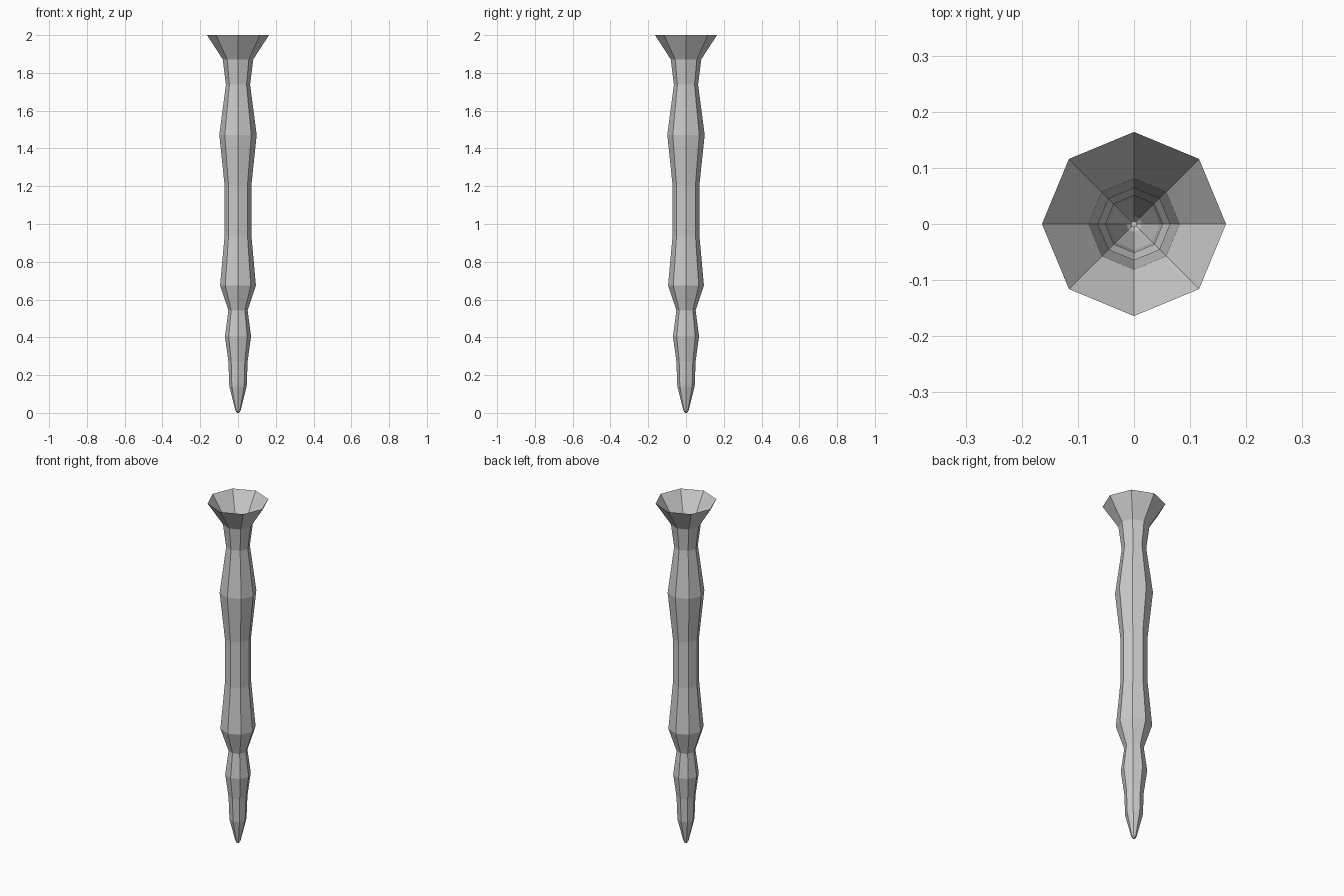
import bpy, bmesh
from math import cos, sin, pi

if "Cube" in bpy.data.objects:
    bpy.data.objects.remove(bpy.data.objects["Cube"])

SIDES = 8
# Profile of the horn-like shaft: (radius, height) from tip to flared open rim
PROFILE = [(0.005, 0.0), (0.014, 0.012), (0.046, 0.14), (0.051, 0.273),
           (0.069, 0.405), (0.051, 0.543), (0.095, 0.675), (0.071, 0.937),
           (0.071, 1.205), (0.099, 1.472), (0.064, 1.738), (0.081, 1.872),
           (0.164, 2.0)]


def lathe(name, profile, sides):
    """Turn a profile about z, capped at the bottom and open at the top."""
    bm = bmesh.new()
    rings = [[bm.verts.new((r * cos(2 * pi * i / sides), r * sin(2 * pi * i / sides), z))
              for i in range(sides)] for r, z in profile]
    for low, high in zip(rings, rings[1:]):
        for i in range(sides):
            j = (i + 1) % sides
            bm.faces.new((low[i], low[j], high[j], high[i]))
    bm.faces.new(rings[0][::-1])
    mesh = bpy.data.meshes.new(name)
    bm.to_mesh(mesh)
    bm.free()
    obj = bpy.data.objects.new(name, mesh)
    bpy.context.collection.objects.link(obj)
    return obj


# Faceted hollow shaft with flared mouth
lathe("flared_shaft", PROFILE, SIDES)
